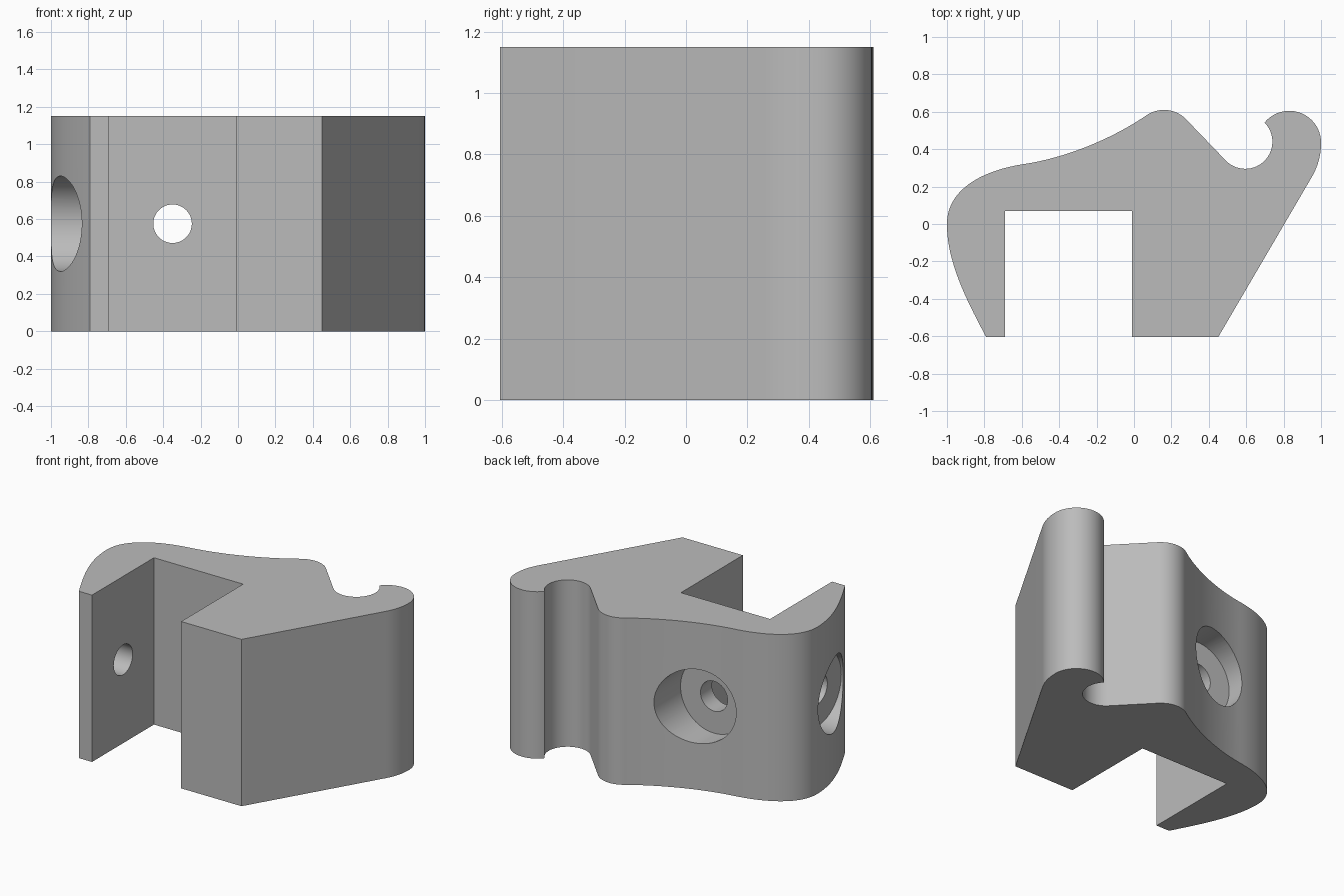
import bpy, bmesh, math
from mathutils import Vector

HEIGHT = 1.15
MID = HEIGHT / 2

if "Cube" in bpy.data.objects:
    bpy.data.objects.remove(bpy.data.objects["Cube"], do_unlink=True)

grey = bpy.data.materials.new("plain_grey")
grey.use_nodes = True
colour = (0.5, 0.5, 0.5, 1)
grey.diffuse_color = colour
grey.node_tree.nodes["Principled BSDF"].inputs["Base Color"].default_value = colour


def arc(cx, cy, r, start, end, steps=28):
    """Points on an arc, angles in degrees."""
    angles = [math.radians(start + (end - start) * i / steps) for i in range(steps + 1)]
    return [(cx + r * math.cos(a), cy + r * math.sin(a)) for a in angles]


def bezier(a, b, c, d, steps=24):
    """Interior points of a cubic curve from a to d, plus d."""
    pts = []
    for i in range(1, steps + 1):
        t = i / steps
        u = 1 - t
        pts.append(tuple(u**3 * p + 3 * u * u * t * q + 3 * u * t * t * r + t**3 * s
                         for p, q, r, s in zip(a, b, c, d)))
    return pts


def cylinder_cutter(name, radius, start, end):
    start, end = Vector(start), Vector(end)
    axis = end - start
    bpy.ops.mesh.primitive_cylinder_add(vertices=64, radius=radius, depth=axis.length,
                                        location=(start + end) / 2)
    ob = bpy.context.object
    ob.name = name
    ob.rotation_euler = axis.to_track_quat('Z', 'Y').to_euler()
    ob.hide_render = True
    return ob


# Outline, counter-clockwise: foot, hooked lip, cradle, hump, back, arm, slot
lip = arc(0.83, 0.435, 0.17, 0, 141)
cradle = arc(0.595, 0.44, 0.145, 43, -136)
hump = arc(0.16, 0.445, 0.165, 44, 126)
outline = [(-0.01, -0.605), (0.45, -0.605), (0.95, 0.25)]
outline += bezier(outline[-1], (0.985, 0.31), (1, 0.37), lip[0], 10)
outline += lip[1:] + cradle[1:] + hump
outline += bezier(hump[-1], (-0.12, 0.455), (-0.36, 0.355), (-0.59, 0.32))
outline += bezier(outline[-1], (-0.82, 0.285), (-1, 0.18), (-1, 0))
outline += bezier(outline[-1], (-1, -0.2), (-0.9, -0.4), (-0.79, -0.605))
outline += [(-0.69, -0.605), (-0.69, 0.07), (-0.01, 0.07)]

# Extruded body
bm = bmesh.new()
base = bm.faces.new([bm.verts.new((x, y, 0)) for x, y in outline])
top = bmesh.ops.extrude_face_region(bm, geom=[base])
bmesh.ops.translate(bm, vec=(0, 0, HEIGHT),
                    verts=[v for v in top["geom"] if isinstance(v, bmesh.types.BMVert)])
bmesh.ops.recalc_face_normals(bm, faces=bm.faces)
mesh = bpy.data.meshes.new("bracket_body")
bm.to_mesh(mesh)
bm.free()
mesh.materials.append(grey)
body = bpy.data.objects.new("bracket_body", mesh)
bpy.context.collection.objects.link(body)

# Counterbored screw holes through the back wall and the side arm
cutters = [
    cylinder_cutter("back_bore", 0.255, (-0.35, 0.195, MID), (-0.35, 0.8, MID)),
    cylinder_cutter("back_hole", 0.103, (-0.35, -0.1, MID), (-0.35, 0.4, MID)),
    cylinder_cutter("arm_bore", 0.255, (-0.82, -0.265, MID), (-1.3, -0.265, MID)),
    cylinder_cutter("arm_hole", 0.103, (-0.5, -0.265, MID), (-1.1, -0.265, MID)),
]
bpy.ops.object.select_all(action='DESELECT')
body.select_set(True)
bpy.context.view_layer.objects.active = body
for cutter in cutters:
    mod = body.modifiers.new(cutter.name, 'BOOLEAN')
    mod.operation = 'DIFFERENCE'
    mod.solver = 'EXACT'
    mod.object = cutter
    bpy.ops.object.modifier_apply(modifier=mod.name)
for cutter in cutters:
    bpy.data.objects.remove(cutter, do_unlink=True)

bpy.ops.object.shade_smooth_by_angle(angle=math.radians(25))
